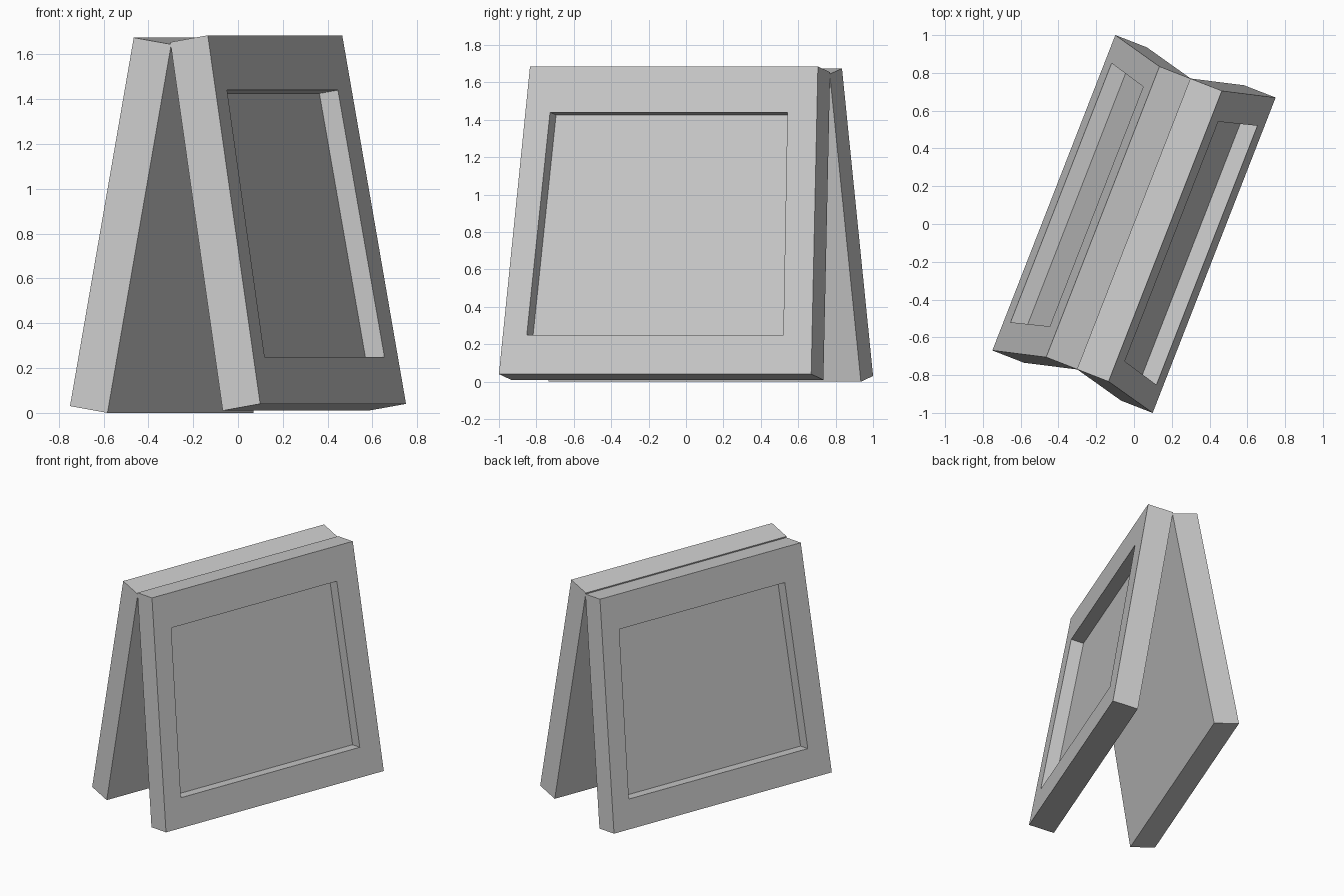
import bpy, bmesh
from math import radians
from mathutils import Matrix

cube = bpy.data.objects.get("Cube")
if cube:
    bpy.data.objects.remove(cube, do_unlink=True)

grey = bpy.data.materials.new("plain_grey")
grey.use_nodes = True
colour = (0.6, 0.6, 0.6, 1)
grey.diffuse_color = colour
grey.node_tree.nodes["Principled BSDF"].inputs["Base Color"].default_value = colour

HEIGHT, THICK, DEPTH = 1.668, 0.182, 0.09
LEAN, YAW, FOOT = radians(9.6), radians(68.7), 0.276

# Outlines as (left, right) at the bottom, then at the top
BOARD = ((-0.896, 0.896), (-0.826, 0.826), 0, HEIGHT)
RECESS = ((-0.75, 0.722), (-0.695, 0.667), 0.213, 1.42)


def ring(bm, outline, z):
    low, high, y0, y1 = outline
    corners = ((low[0], y0), (low[1], y0), (high[1], y1), (high[0], y1))
    return [bm.verts.new((x, y, z)) for x, y in corners]


def make_board(name, turn, lift):
    """Tapered slab with a sunken display area on its outer face."""
    bm = bmesh.new()
    rings = [ring(bm, BOARD, 0), ring(bm, BOARD, THICK),
             ring(bm, RECESS, THICK), ring(bm, RECESS, THICK - DEPTH)]
    bm.faces.new(rings[0][::-1])
    for a, b in zip(rings, rings[1:]):
        for i in range(4):
            j = (i + 1) % 4
            bm.faces.new((a[i], a[j], b[j], b[i]))
    bm.faces.new(rings[-1])
    bmesh.ops.recalc_face_normals(bm, faces=bm.faces)
    mesh = bpy.data.meshes.new(name)
    bm.to_mesh(mesh)
    bm.free()
    mesh.materials.append(grey)
    board = bpy.data.objects.new(name, mesh)
    bpy.context.collection.objects.link(board)
    # Lean the slab towards the ridge, then turn it to its side
    board.matrix_world = (Matrix.Rotation(YAW + turn, 4, 'Z')
                          @ Matrix.Translation((0, -FOOT, lift))
                          @ Matrix.Rotation(radians(90) - LEAN, 4, 'X'))


# Two boards leaning together, the second turned half round
make_board("left_board", 0, 0.01)
make_board("right_board", radians(180), 0)
